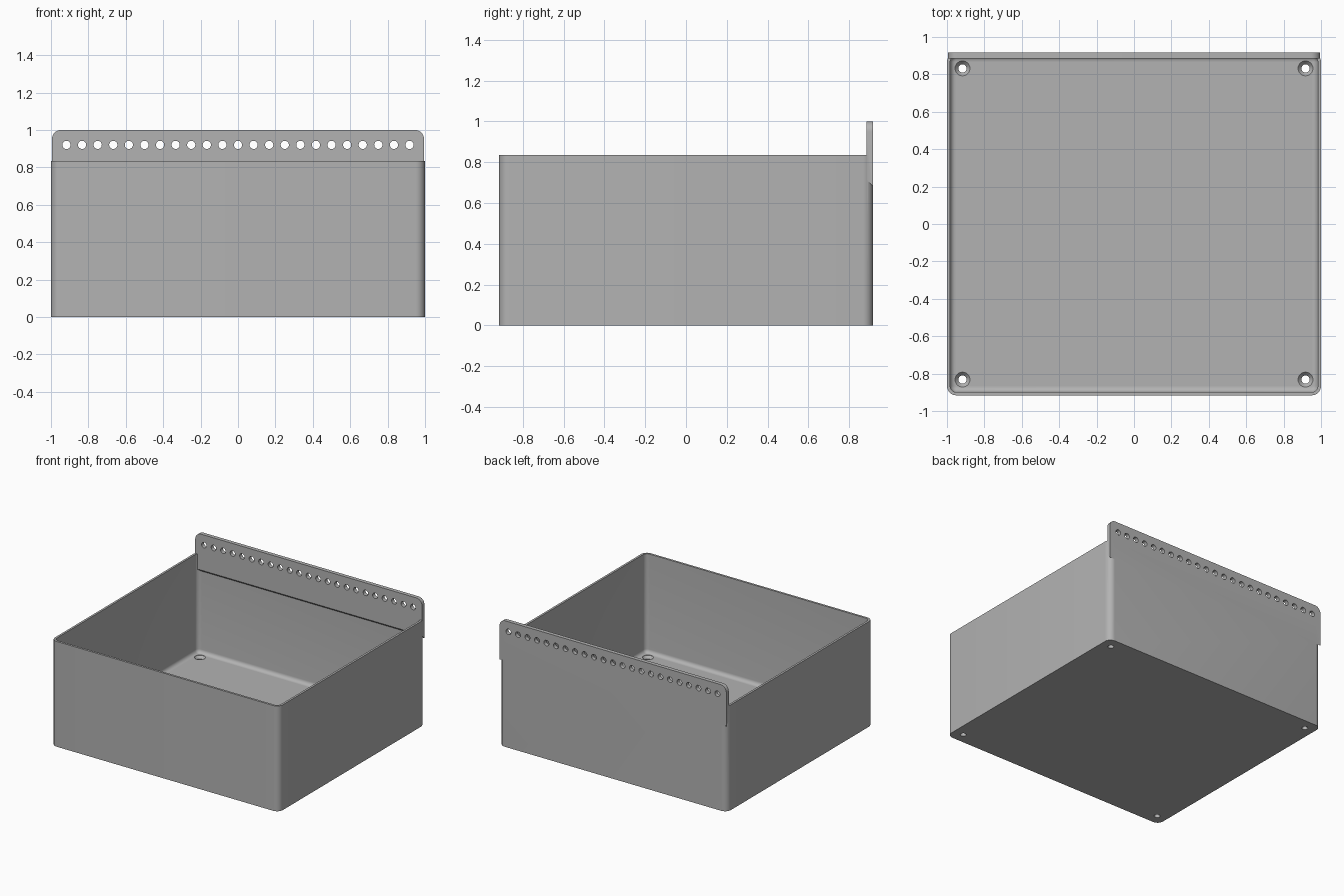
import bpy, bmesh, math
from math import cos, sin, pi

HALF_X, HALF_Y, RIM = 1.0, 0.916, 0.835
WALL, FLOOR, CORNER, FILLET = 0.017, 0.05, 0.05, 0.03

cube = bpy.data.objects.get("Cube")
if cube:
    bpy.data.objects.remove(cube)

grey = bpy.data.materials.new("grey plastic")
grey.use_nodes = True
colour = (0.45, 0.45, 0.45, 1)
grey.diffuse_color = colour
grey.node_tree.nodes["Principled BSDF"].inputs["Base Color"].default_value = colour


def finish(bm, name):
    bmesh.ops.recalc_face_normals(bm, faces=bm.faces[:])
    mesh = bpy.data.meshes.new(name)
    bm.to_mesh(mesh)
    bm.free()
    mesh.materials.append(grey)
    ob = bpy.data.objects.new(name, mesh)
    bpy.context.collection.objects.link(ob)
    return ob


def rounded_ring(bm, inset, z, steps=8):
    """Ring of vertices round a rectangle with rounded corners."""
    r = max(CORNER - inset, 0.004)
    ring = []
    for k, (sx, sy) in enumerate([(1, 1), (-1, 1), (-1, -1), (1, -1)]):
        for i in range(steps + 1):
            a = (k + i / steps) * pi / 2
            ring.append(bm.verts.new((sx * (HALF_X - inset - r) + r * cos(a),
                                      sy * (HALF_Y - inset - r) + r * sin(a), z)))
    return ring


def loft(bm, rings):
    """Skin successive rings and cap both ends."""
    for a, b in zip(rings, rings[1:]):
        for i in range(len(a)):
            j = (i + 1) % len(a)
            bm.faces.new((a[i], a[j], b[j], b[i]))
    bm.faces.new(rings[0])
    bm.faces.new(rings[-1])


def lathe(bm, profile, place, segments=24):
    """Turn (radius, height) points round an axis; place maps to world."""
    loft(bm, [[bm.verts.new(place(r * cos(2 * pi * i / segments),
                                  r * sin(2 * pi * i / segments), h))
               for i in range(segments)] for r, h in profile])


def apply_boolean(target, tool, operation):
    mod = target.modifiers.new(operation.lower(), "BOOLEAN")
    mod.operation, mod.solver, mod.object = operation, "EXACT", tool
    bpy.ops.object.select_all(action="DESELECT")
    target.select_set(True)
    bpy.context.view_layer.objects.active = target
    bpy.ops.object.modifier_apply(modifier=mod.name)
    bpy.data.objects.remove(tool)


# Open box: outer wall, rim, inner wall, filleted floor
bm = bmesh.new()
rings = [rounded_ring(bm, 0, 0), rounded_ring(bm, 0, RIM), rounded_ring(bm, WALL, RIM)]
for i in range(7):
    a = i / 6 * pi / 2
    rings.append(rounded_ring(bm, WALL + FILLET * (1 - cos(a)),
                              FLOOR + FILLET * (1 - sin(a))))
loft(bm, rings)
box = finish(bm, "box")

# Mounting rail along the back, with rounded top corners and slanted underside
bm = bmesh.new()
rail_x, rail_r = 0.995, 0.05
outlines = []
for y, bottom in ((0.885, 0.715), (HALF_Y, 0.682)):
    pts = [(-rail_x, bottom), (rail_x, bottom)]
    for sx, start in ((1, 0), (-1, pi / 2)):
        for i in range(9):
            a = start + i / 8 * pi / 2
            pts.append((sx * (rail_x - rail_r) + rail_r * cos(a),
                        1 - rail_r + rail_r * sin(a)))
    outlines.append([bm.verts.new((x, y, z)) for x, z in pts])
loft(bm, outlines)
apply_boolean(box, finish(bm, "mounting_rail"), "UNION")

# Row of holes through the rail
bm = bmesh.new()
for n in range(23):
    cx = -0.917 + n * 1.834 / 22
    lathe(bm, [(0.022, 0.8), (0.022, 1.0)],
          lambda u, v, h, cx=cx: (cx + u, h, 0.92 + v))
apply_boolean(box, finish(bm, "rail_holes"), "DIFFERENCE")

# Countersunk screw holes in the floor corners
bm = bmesh.new()
for sx in (-1, 1):
    for sy in (-1, 1):
        lathe(bm, [(0.022, -0.05), (0.022, 0.028), (0.04, FLOOR - 0.002), (0.04, FLOOR + 0.05)],
              lambda u, v, h, sx=sx, sy=sy: (sx * 0.917 + u, sy * 0.832 + v, h))
apply_boolean(box, finish(bm, "floor_holes"), "DIFFERENCE")

box.select_set(True)
bpy.context.view_layer.objects.active = box
bpy.ops.object.shade_smooth_by_angle(angle=math.radians(30))
